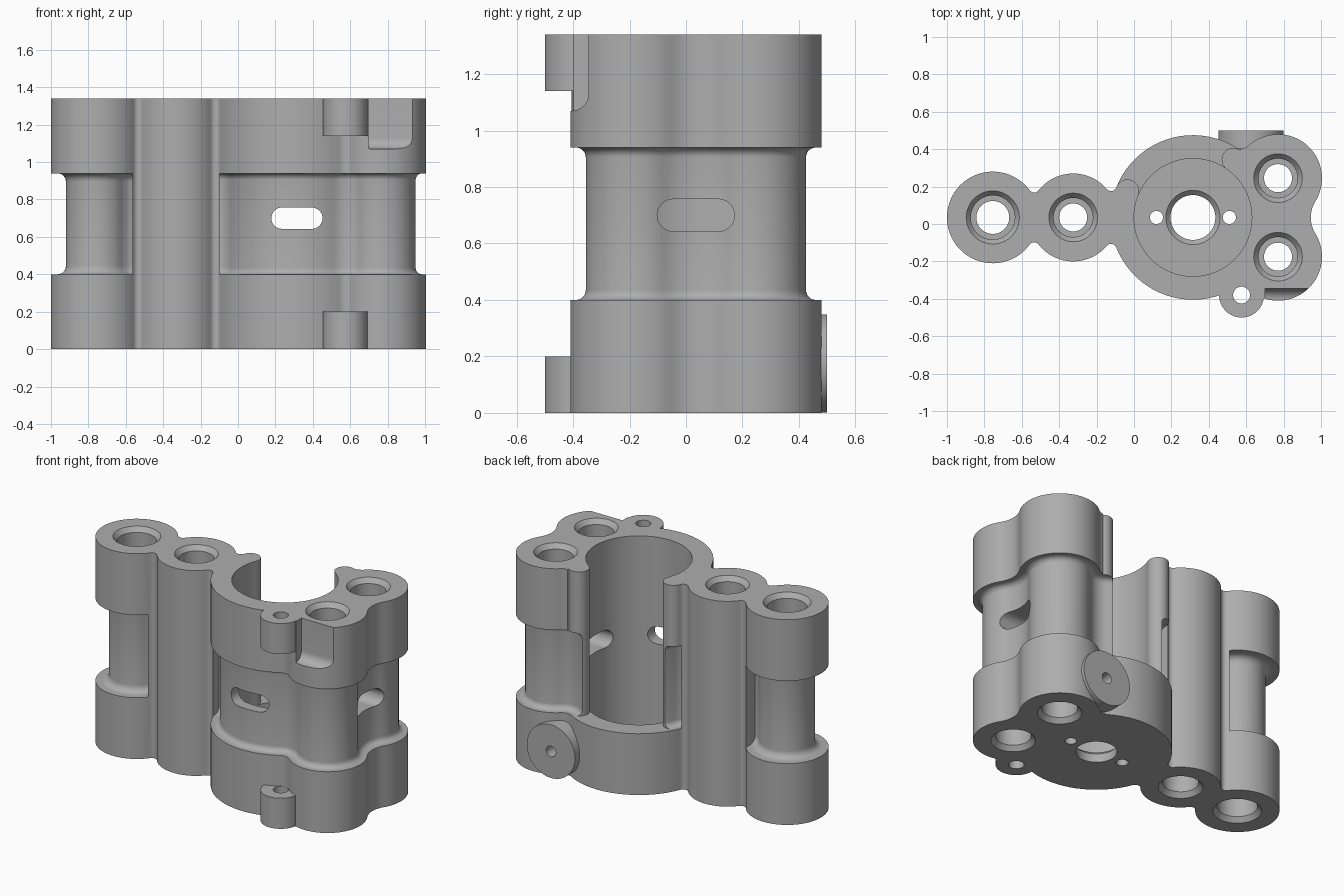
import bpy, bmesh, math
from mathutils import Vector

if "Cube" in bpy.data.objects:
    bpy.data.objects.remove(bpy.data.objects["Cube"])

H, LOW, HIGH = 1.34, 0.40, 0.94        # full height, waist limits
AXES = {"z": lambda u, v, w: (u, v, w),
        "y": lambda u, v, w: (u, w, v),
        "x": lambda u, v, w: (w, u, v)}

metal = bpy.data.materials.new("machined_grey")
metal.use_nodes = True
metal.diffuse_color = (0.42, 0.42, 0.42, 1)
metal.node_tree.nodes["Principled BSDF"].inputs["Base Color"].default_value = metal.diffuse_color


def loft(name, rings, axis="z"):
    """Solid through a list of (outline, level) rings with equal point counts."""
    bm = bmesh.new()
    loops = [[bm.verts.new(AXES[axis](p[0], p[1], w)) for p in pts] for pts, w in rings]
    for a, b in zip(loops, loops[1:]):
        for i in range(len(a)):
            j = (i + 1) % len(a)
            bm.faces.new((a[i], a[j], b[j], b[i]))
    bm.faces.new(loops[0])
    bm.faces.new(loops[-1])
    bmesh.ops.recalc_face_normals(bm, faces=bm.faces)
    mesh = bpy.data.meshes.new(name)
    bm.to_mesh(mesh)
    bm.free()
    obj = bpy.data.objects.new(name, mesh)
    bpy.context.collection.objects.link(obj)
    mesh.materials.append(metal)
    return obj


def arc(c, r, a0, a1, n):
    return [(c[0] + r * math.cos(a0 + (a1 - a0) * i / n),
             c[1] + r * math.sin(a0 + (a1 - a0) * i / n)) for i in range(n + 1)]


def circle(c, r, n=64):
    return arc(c, r, 0, math.tau, n)[:-1]


def cylinder(name, c, r, w0, w1, axis="z"):
    return loft(name, [(circle(c, r), w0), (circle(c, r), w1)], axis)


def box(name, x0, x1, y0, y1, z0, z1):
    pts = [(x0, y0), (x1, y0), (x1, y1), (x0, y1)]
    return loft(name, [(pts, z0), (pts, z1)])


def boolean(obj, tool, op="DIFFERENCE"):
    mod = obj.modifiers.new(op, "BOOLEAN")
    mod.operation, mod.object, mod.solver = op, tool, "EXACT"
    bpy.context.view_layer.objects.active = obj
    bpy.ops.object.modifier_apply(modifier=mod.name)
    bpy.data.objects.remove(tool)


# Column centres and radii, walked counter-clockwise with fillets in between
A = (Vector((-0.755, 0.035)), 0.245)
B = (Vector((-0.325, 0.035)), 0.235)
C = (Vector((0.315, 0.035)), 0.44)
D = (Vector((0.77, -0.175)), 0.235)
E = (Vector((0.77, 0.245)), 0.235)
CHAIN = [A, B, C, D, E, C, B]
FILLETS = [0.03, 0.03, 0.06, 0.163, 0.06, 0.03, 0.03]


def fillet_centre(one, two, r):
    d = two[0] - one[0]
    p, q = one[1] + r, two[1] + r
    along = (d.length_squared + p * p - q * q) / (2 * d.length)
    d.normalize()
    return one[0] + d * along + Vector((d.y, -d.x)) * math.sqrt(p * p - along * along)


def outline(inset=0.0):
    n = len(CHAIN)
    centres = [fillet_centre(CHAIN[i], CHAIN[(i + 1) % n], FILLETS[i]) for i in range(n)]
    angle = lambda a, b: math.atan2(b.y - a.y, b.x - a.x)
    pts = []
    for i, (c, r) in enumerate(CHAIN):
        a0, a1 = angle(c, centres[i - 1]), angle(c, centres[i])
        while a1 < a0:
            a1 += math.tau
        pts += arc(c, r - inset, a0, a1, max(10, int((a1 - a0) * 12)))[:-1]
        f, nxt = centres[i], CHAIN[(i + 1) % n][0]
        b0, b1 = angle(f, c), angle(f, nxt)
        while b1 > b0:
            b1 -= math.tau
        pts += arc(f, FILLETS[i] + inset, b0, b1, 10)[:-1]
    return pts


# Main body, then the two recessed waists with rounded shoulders
body = loft("housing_body", [(outline(), 0), (outline(), H)])


def cut_waist(x0, x1, inset, r):
    curve = [(inset - r * (1 - math.sin(t)), r * (1 - math.cos(t)))
             for t in [math.pi / 2 * i / 6 for i in range(7)]]
    rings = [(inset - r, LOW - 0.02)]
    rings += [(i, LOW + h) for i, h in curve]
    rings += [(i, HIGH - h) for i, h in reversed(curve)]
    rings += [(inset - r, HIGH + 0.02)]
    core = loft("waist_core", [(outline(i), z) for i, z in rings])
    cutter = box("waist_cutter", x0, x1, -0.8, 0.8, LOW, HIGH)
    boolean(cutter, core)
    boolean(body, cutter)


cut_waist(-0.10, 1.3, 0.055, 0.035)
cut_waist(-1.3, -0.565, 0.08, 0.045)

# Motor bore, its open back with rounded lips, and the floor holes
a0, a1 = math.radians(55), math.radians(158)
sector = [tuple(C[0])] + arc(C[0], 0.47, a0, a1, 32)
opening = loft("back_opening", [(sector, LOW), (sector, H + 0.2)])
for a in (a0, a1):
    lip = C[0] + Vector((math.cos(a), math.sin(a))) * 0.3775
    boolean(opening, cylinder("lip", lip, 0.0625, 0.3, H + 0.3))
boolean(body, opening)
boolean(body, cylinder("bore", C[0], 0.315, 0.08, H + 0.1))
boolean(body, loft("floor_hole", [(circle(C[0], r), z) for r, z in
                                  [(0.12, -0.1), (0.12, 0.055), (0.145, 0.08), (0.145, 0.1)]]))
for x in (0.12, 0.51):
    boolean(body, cylinder("screw_hole", (x, 0.035), 0.035, -0.1, 0.2))

# Chamfered column holes, counterbored from both ends
for (c, _), rim, wide, narrow in ((A, 0.142, 0.118, 0.088), (B, 0.13, 0.105, 0.075),
                                  (D, 0.13, 0.105, 0.075), (E, 0.13, 0.105, 0.075)):
    half = [(rim, -0.05), (rim, 0), (wide, 0.03), (wide, 0.45), (narrow, 0.45)]
    rings = half + [(r, H - z) for r, z in reversed(half)]
    boolean(body, loft("column_hole", [(circle(c, r, 48), z) for r, z in rings]))

# Oblong windows in the front and the side of the waist
for u, axis, w0, w1 in ((0.315, "y", -0.6, -0.1), (0.035, "x", 0.45, 1.2)):
    slot = arc((u + 0.08, 0.7), 0.057, -math.pi / 2, math.pi / 2, 16)
    slot += arc((u - 0.08, 0.7), 0.057, math.pi / 2, math.pi * 1.5, 16)
    boolean(body, loft("window", [(slot, w0), (slot, w1)], axis))

# Front relief pocket with a rounded floor
pocket = [(-0.7, H + 0.1), (-0.7, 1.07)] + arc((-0.405, 1.13), 0.06, -math.pi / 2, 0, 10)
pocket.append((-0.345, H + 0.1))
boolean(body, loft("pocket", [(pocket, 0.70), (pocket, 1.2)], "x"))

# Drilled front ears at top and bottom
EAR = (0.575, -0.38)
for z0, z1 in ((0, 0.2), (1.14, H)):
    boolean(body, cylinder("ear", EAR, 0.12, z0, z1), "UNION")
    boolean(body, cylinder("ear_hole", EAR, 0.045, z0 - 0.02, z1 + 0.02))

# Round port boss low on the back
boolean(body, cylinder("port_boss", (0.625, 0.175), 0.174, 0.37, 0.50, "y"), "UNION")
boolean(body, cylinder("port_hole", (0.625, 0.175), 0.035, 0.4, 0.6, "y"))

bpy.ops.object.select_all(action="DESELECT")
body.select_set(True)
bpy.context.view_layer.objects.active = body
bpy.ops.object.shade_smooth_by_angle(angle=math.radians(25))
